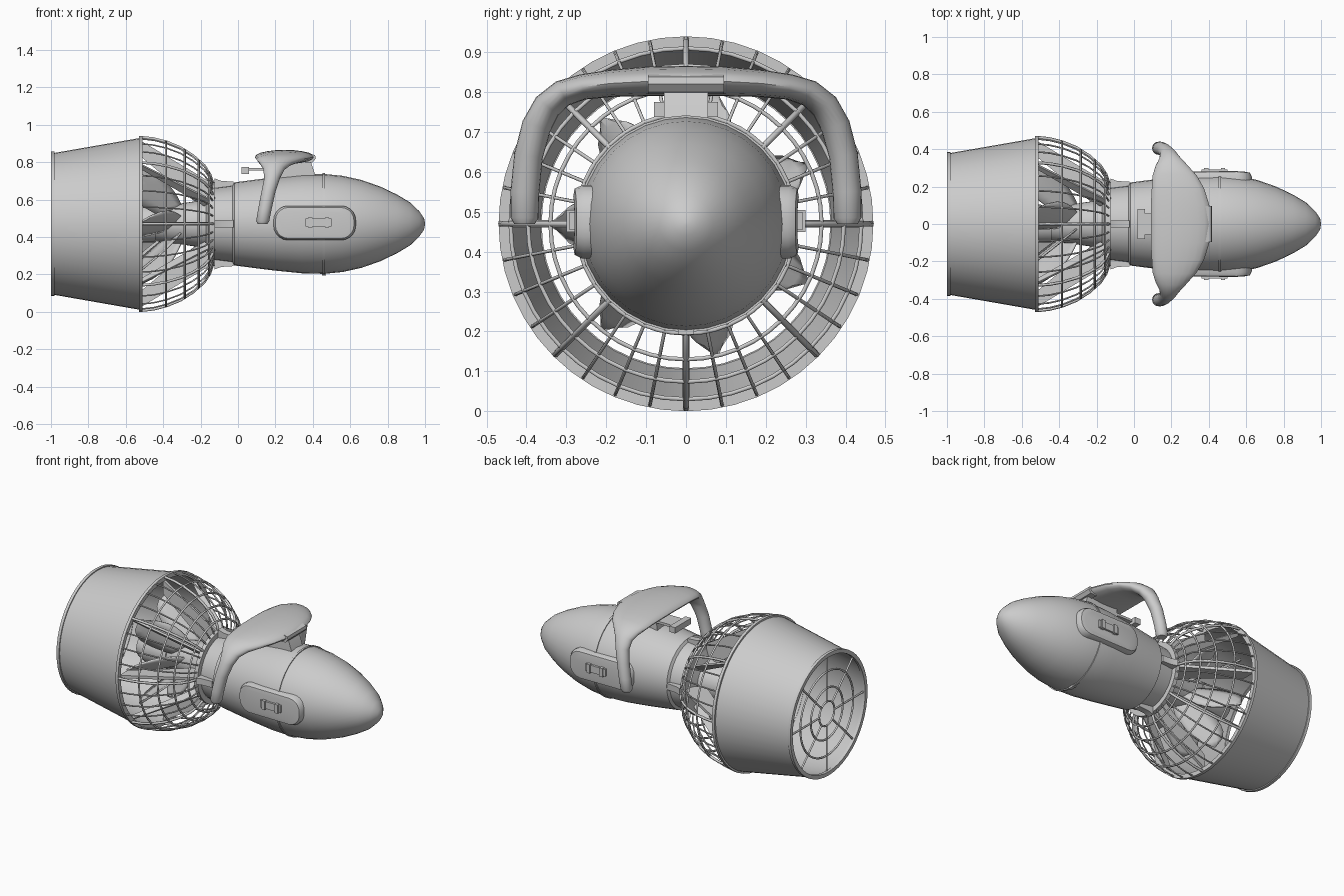
import bpy, bmesh
from math import sin, cos, pi, radians
from mathutils import Vector, Matrix

if "Cube" in bpy.data.objects:
    bpy.data.objects.remove(bpy.data.objects["Cube"])

CZ = 0.47  # height of the long axis


def make(name, verts, faces, smooth=35):
    me = bpy.data.meshes.new(name)
    me.from_pydata(verts, [], faces)
    bm = bmesh.new()
    bm.from_mesh(me)
    bmesh.ops.recalc_face_normals(bm, faces=bm.faces)
    bm.to_mesh(me)
    bm.free()
    ob = bpy.data.objects.new(name, me)
    bpy.context.collection.objects.link(ob)
    bpy.ops.object.select_all(action='DESELECT')
    ob.select_set(True)
    bpy.context.view_layer.objects.active = ob
    if smooth:
        bpy.ops.object.shade_smooth_by_angle(angle=radians(smooth))
    return ob


def polar(x, r, a):
    return (x, r * cos(a), CZ + r * sin(a))


def revolve(name, prof, n=48, closed=False):
    verts = [polar(x, r, 2 * pi * k / n) for x, r in prof for k in range(n)]
    m = len(prof)
    faces = []
    for i in range(m if closed else m - 1):
        j = (i + 1) % m
        for k in range(n):
            l = (k + 1) % n
            faces.append((i * n + k, i * n + l, j * n + l, j * n + k))
    if not closed:
        faces += [tuple(range(n)), tuple(range((m - 1) * n, m * n))]
    return make(name, verts, faces)


def band(name, x0, x1, r0, r1, n=48):
    return revolve(name, [(x0, r0), (x1, r0), (x1, r1), (x0, r1)], n, True)


def wires(name, paths, rad):
    cu = bpy.data.curves.new(name, 'CURVE')
    cu.dimensions = '3D'
    cu.bevel_depth = rad
    cu.bevel_resolution = 1
    cu.use_fill_caps = True
    for pts, cyc in paths:
        sp = cu.splines.new('POLY')
        sp.points.add(len(pts) - 1)
        for p, c in zip(sp.points, pts):
            p.co = (*c, 1)
        sp.use_cyclic_u = cyc
    ob = bpy.data.objects.new(name, cu)
    bpy.context.collection.objects.link(ob)


def hoop(x, r):
    return ([polar(x, r, 2 * pi * k / 48) for k in range(48)], True)


def prism(name, outline, place, half):
    n = len(outline)
    verts = [place(u, v, s * half) for s in (-1, 1) for u, v in outline]
    faces = [tuple(range(n)), tuple(range(n, 2 * n))]
    faces += [(i, (i + 1) % n, n + (i + 1) % n, n + i) for i in range(n)]
    return make(name, verts, faces, 30)


def box(name, x, y, z):
    return prism(name, [(x[0], z[0]), (x[1], z[0]), (x[1], z[1]), (x[0], z[1])],
                 lambda u, v, w: (u, (y[0] + y[1]) / 2 + w, v), (y[1] - y[0]) / 2)


# hull with pointed nose and tail cone
revolve("hull", [(1.0, 0.004), (0.995, 0.03), (0.97, 0.067), (0.92, 0.115), (0.85, 0.157),
                 (0.76, 0.2), (0.66, 0.235), (0.56, 0.257), (0.46, 0.267), (0.34, 0.264),
                 (0.2, 0.25), (0.08, 0.235), (-0.02, 0.222), (-0.03, 0.205), (-0.15, 0.19),
                 (-0.17, 0.13), (-0.3, 0.11), (-0.45, 0.09)], 32)
band("hull_seam", 0.453, 0.465, 0.255, 0.272, 32)
box("seam_latch", (0.45, 0.47), (-0.02, 0.02), (0.193, 0.22))
revolve("propeller_hub", [(-0.44, 0.1), (-0.6, 0.1), (-0.66, 0.075), (-0.69, 0.02)], 24)

# duct shroud and its rims
revolve("shroud", [(-0.99, 0.378), (-0.52, 0.46), (-0.52, 0.445), (-0.99, 0.364)], 48, True)
band("shroud_front_rim", -0.528, -0.51, 0.442, 0.47)
band("shroud_rear_rim", -1.0, -0.982, 0.362, 0.386)

# front cage
cage = [(-0.51, 0.463), (-0.45, 0.456), (-0.38, 0.438), (-0.307, 0.408), (-0.24, 0.365),
        (-0.18, 0.312), (-0.15, 0.265), (-0.135, 0.22), (-0.13, 0.19)]
wires("cage_ribs", [([polar(x, r, 2 * pi * k / 32) for x, r in cage], False)
                    for k in range(32) if k % 4], 0.0045)
wires("cage_main_ribs", [([polar(x, r, 2 * pi * k / 8) for x, r in cage], False)
                         for k in range(8)], 0.008)
wires("cage_hoops", [hoop(x, r) for x, r in
                     [(-0.385, 0.44), (-0.285, 0.396), (-0.21, 0.34), (-0.155, 0.275)]], 0.006)
band("cage_collar", -0.15, -0.125, 0.18, 0.225)

# rear grille
wires("rear_grille", [hoop(-0.985, r) for r in (0.075, 0.16, 0.265)] +
      [([polar(-0.985, 0.075, k * pi / 4), polar(-0.985, 0.37, k * pi / 4)], False)
       for k in range(8)], 0.006)

# radial fins, struts and collar tabs
for k in range(8):
    a = k * pi / 4

    def radial(u, v, w, a=a):
        return (u, v * cos(a) - w * sin(a), CZ + v * sin(a) + w * cos(a))
    if k % 2 == 0:
        prism("collar_tab", [(-0.025, 0.19), (-0.025, 0.226), (-0.09, 0.23),
                             (-0.125, 0.243), (-0.125, 0.15)], radial, 0.02)
        prism("stator_fin", [(-0.13, 0.18), (-0.16, 0.23), (-0.52, 0.445), (-0.52, 0.36),
                             (-0.22, 0.11)], radial, 0.009)
    else:
        prism("stator_strut", [(-0.14, 0.18), (-0.52, 0.45), (-0.52, 0.42), (-0.18, 0.14)],
              radial, 0.006)

# swept propeller blades with rounded tips
NB = 7
for b in range(NB):
    rows, cols, verts, faces = 8, 4, [], []
    for i in range(rows + 1):
        t = i / rows
        r = 0.09 + 0.25 * t
        width = 0.055 + 0.045 * sin(pi * min(1, t * 0.85))
        if t > 0.6:
            width *= max(0.15, (1 - ((t - 0.6) / 0.4) ** 2) ** 0.5)
        for j in range(cols + 1):
            s = 2 * j / cols - 1
            verts.append(polar(-0.34 - 0.2 * t - 0.85 * s * width, r - 0.015 * s * s,
                               2 * pi * b / NB + pi + s * width * 0.75 / r))
    for i in range(rows):
        for j in range(cols):
            p = i * (cols + 1) + j
            faces.append((p, p + 1, p + cols + 2, p + cols + 1))
    blade = make("propeller_blade", verts, faces)
    sol = blade.modifiers.new("thickness", 'SOLIDIFY')
    sol.thickness = 0.01
    sol.offset = 0


# rounded side panels with recessed-looking latches
def pill(cx, cz, hx, hz, rad, seg=5):
    pts = []
    for q, (sx, sz) in enumerate([(1, 1), (-1, 1), (-1, -1), (1, -1)]):
        for k in range(seg + 1):
            a = (q + k / seg) * pi / 2
            pts.append((cx + sx * (hx - rad) + rad * cos(a), cz + sz * (hz - rad) + rad * sin(a)))
    return pts


for s in (-1, 1):
    loops = [(0.22, 0.092, 0.20), (0.22, 0.092, 0.264), (0.21, 0.083, 0.283), (0.185, 0.063, 0.286)]
    verts, faces, n = [], [], 24
    for hx, hz, y in loops:
        verts += [(x, s * (y - 0.25 * (x - 0.43) ** 2), z)
                  for x, z in pill(0.41, 0.475, hx, hz, hz * 0.85)]
    for i in range(len(loops) - 1):
        faces += [(i * n + k, i * n + (k + 1) % n, (i + 1) * n + (k + 1) % n, (i + 1) * n + k)
                  for k in range(n)]
    faces += [tuple(range(n)), tuple(range(3 * n, 4 * n))]
    make("side_panel", verts, faces)
    ys = sorted((s * 0.27, s * 0.292))
    box("panel_latch", (0.36, 0.5), ys, (0.455, 0.5))
    ys = sorted((s * 0.28, s * 0.3))
    for x in (0.375, 0.465):
        box("latch_clip", (x, x + 0.022), ys, (0.45, 0.505))

# handle: wide crescent plate flowing into two drop grips
half = [(0.0, 0.828, 0.09, 0.41, 0.038), (0.1, 0.827, 0.09, 0.403, 0.037),
        (0.19, 0.822, 0.095, 0.375, 0.034), (0.26, 0.813, 0.10, 0.335, 0.032),
        (0.31, 0.797, 0.115, 0.29, 0.034), (0.348, 0.765, 0.135, 0.25, 0.036),
        (0.375, 0.715, 0.14, 0.225, 0.037), (0.395, 0.64, 0.125, 0.2, 0.036),
        (0.404, 0.55, 0.108, 0.18, 0.036), (0.405, 0.485, 0.097, 0.167, 0.035),
        (0.405, 0.47, 0.105, 0.158, 0.026)]
path = [(-y, z, a, b, t) for y, z, a, b, t in half[:0:-1]] + half
n, verts, faces = 20, [], []
for i, (y, z, a, b, t) in enumerate(path):
    p, q = path[max(i - 1, 0)], path[min(i + 1, len(path) - 1)]
    d = Vector((q[0] - p[0], q[1] - p[1])).normalized()
    for k in range(n):
        c = 2 * pi * k / n
        h = t * sin(c)
        verts.append(((a + b) / 2 + (b - a) / 2 * cos(c), y - d.y * h, z + d.x * h))
for i in range(len(path) - 1):
    faces += [(i * n + k, i * n + (k + 1) % n, (i + 1) * n + (k + 1) % n, (i + 1) * n + k)
              for k in range(n)]
faces += [tuple(range(n)), tuple(range((len(path) - 1) * n, len(path) * n))]
make("handle", verts, faces, 50)

# handle pylon, front cover and trigger bracket
prism("handle_pylon", [(0.16, 0.7), (0.42, 0.71), (0.39, 0.8), (0.37, 0.83), (0.18, 0.83)],
      lambda u, v, w: (u, w, v), 0.055)
prism("handle_front_cover", [(0.36, 0.795), (0.4, 0.8), (0.416, 0.82), (0.412, 0.838), (0.36, 0.85)],
      lambda u, v, w: (u, w, v), 0.095)
box("trigger_bracket", (0.05, 0.2), (-0.055, 0.055), (0.755, 0.77))
box("trigger_bar", (0.02, 0.06), (-0.08, 0.08), (0.738, 0.775))
